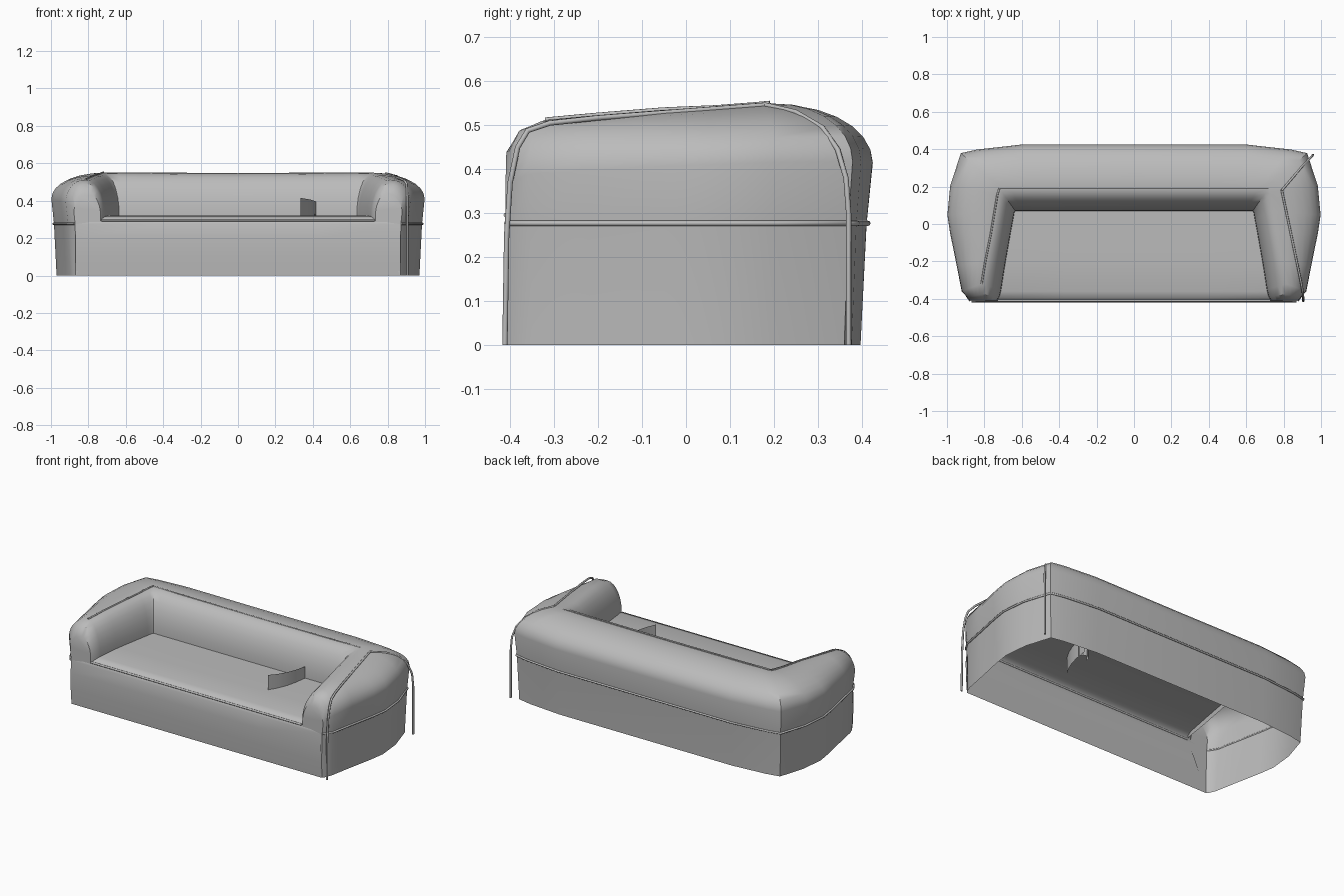
import bpy, bmesh, math
from mathutils import Vector

cube = bpy.data.objects.get("Cube")
if cube:
    bpy.data.objects.remove(cube, do_unlink=True)

fabric = bpy.data.materials.new("grey fabric")
fabric.use_nodes = True
grey = (0.5, 0.5, 0.5, 1)
fabric.diffuse_color = grey
fabric.node_tree.nodes["Principled BSDF"].inputs["Base Color"].default_value = grey


def add_object(name, bm, mirror=False):
    mesh = bpy.data.meshes.new(name)
    bmesh.ops.recalc_face_normals(bm, faces=bm.faces)
    bm.to_mesh(mesh)
    bm.free()
    mesh.materials.append(fabric)
    obj = bpy.data.objects.new(name, mesh)
    bpy.context.collection.objects.link(obj)
    if mirror:
        obj.modifiers.new("mirror", "MIRROR")
    bpy.ops.object.select_all(action="DESELECT")
    obj.select_set(True)
    bpy.context.view_layer.objects.active = obj
    bpy.ops.object.shade_smooth_by_angle(angle=math.radians(35))
    return obj


def loft(rows):
    """Join rows of points into a strip of quads."""
    bm = bmesh.new()
    grid = [[bm.verts.new(p) for p in row] for row in rows]
    for a, b in zip(grid, grid[1:]):
        for i in range(len(a) - 1):
            bm.faces.new((a[i], a[i + 1], b[i + 1], b[i]))
    return bm, grid


def piping(name, points, radius=0.005):
    curve = bpy.data.curves.new(name, "CURVE")
    curve.dimensions = "3D"
    curve.bevel_depth = radius
    curve.bevel_resolution = 2
    curve.use_fill_caps = True
    spline = curve.splines.new("POLY")
    spline.points.add(len(points) - 1)
    for point, co in zip(spline.points, points):
        point.co = (*co, 1)
    curve.materials.append(fabric)
    obj = bpy.data.objects.new(name, curve)
    bpy.context.collection.objects.link(obj)
    return obj


# Arm and back stations: outer foot (x, y), crest (x, y, z), inner foot (x, y)
stations = [
    ((0.865, -0.41), (0.80, -0.408, 0.44), (0.735, -0.41)),
    ((0.88, -0.39), (0.81, -0.375, 0.49), (0.72, -0.39)),
    ((0.895, -0.35), (0.815, -0.32, 0.512), (0.71, -0.35)),
    ((0.92, -0.22), (0.795, -0.2, 0.523), (0.69, -0.22)),
    ((0.955, -0.05), (0.765, -0.05, 0.535), (0.66, -0.05)),
    ((0.97, 0.05), (0.745, 0.07, 0.54), (0.645, 0.03)),
    ((0.955, 0.2), (0.73, 0.16, 0.547), (0.64, 0.06)),
    ((0.905, 0.36), (0.72, 0.19, 0.55), (0.635, 0.07)),
    ((0.82, 0.377), (0.66, 0.19, 0.55), (0.60, 0.07)),
    ((0.6, 0.397), (0.55, 0.19, 0.548), (0.52, 0.07)),
    ((0, 0.397), (0, 0.19, 0.546), (0, 0.07)),
]
STEPS = 7
BELT = 0.277


def section(outer, crest, inner):
    o, c, i = Vector((*outer, 0)), Vector(crest), Vector((*inner, 0))
    flat = Vector((c.x, c.y, 0))
    out = (o - flat).normalized()
    bulge = 0.028 if outer[1] > -0.38 else 0.012
    shoulder = 0.76 * c.z
    up = Vector((0, 0, 1))
    points = [o, o + out * bulge * 0.5 + up * BELT]
    side = o + out * bulge
    for k in range(STEPS + 1):
        a = math.pi / 2 * k / STEPS
        points.append(flat.lerp(side, math.cos(a) ** 0.9)
                      + up * (shoulder + (c.z - shoulder) * math.sin(a)))
    low = 0.32
    for k in range(1, STEPS + 1):
        a = math.pi / 2 * k / STEPS
        points.append(flat.lerp(i, math.sin(a))
                      + up * (low + (c.z - low) * math.cos(a)))
    points.append(i + up * 0.29)
    return points


# Padded arms and back in one half, mirrored
rows = [section(*s) for s in stations]
body, grid = loft(rows)
body.faces.new(grid[0])
add_object("arms_and_back", body, mirror=True)

# Front panel rolling over into the seat
profile = [(-0.408, 0, 0.87), (-0.416, 0.1, 0.87), (-0.419, 0.2, 0.87),
           (-0.414, 0.275, 0.865), (-0.408, 0.292, 0.75), (-0.395, 0.307, 0.745),
           (-0.36, 0.316, 0.725), (-0.2, 0.322, 0.70), (0.08, 0.322, 0.65)]
seat, _ = loft([[(w * t, y, z) for t in (-1, -0.5, 0, 0.5, 1)] for y, z, w in profile])
add_object("seat_and_front_panel", seat)

# Piping belt around the sides and back
half = [r[1] + (r[1] - r[-1]).normalized() * 0.003 for r in rows]
half = [Vector((p.x, p.y, BELT)) for p in half]
belt = half + [Vector((-p.x, p.y, p.z)) for p in reversed(half[:-1])]
piping("belt_piping", belt, 0.006)

# Piping along the seat front, back crest and right arm crest
piping("seat_front_piping", [(-0.73, -0.409, 0.296), (0.73, -0.409, 0.296)], 0.006)
piping("back_crest_piping", [(-0.72, 0.19, 0.548), (0, 0.19, 0.544), (0.72, 0.19, 0.548)], 0.004)
piping("right_arm_piping", [(-c[0], c[1], c[2] + 0.001) for _, c, _ in stations[2:8]], 0.005)

# Loose piping on the left arm, front and rear
piping("left_front_piping", [
    (0.905, -0.412, 0), (0.905, -0.408, 0.25), (0.905, -0.4, 0.37), (0.904, -0.383, 0.45),
    (0.902, -0.36, 0.488), (0.893, -0.31, 0.505), (0.87, -0.2, 0.517), (0.79, 0.18, 0.546)], 0.006)
piping("left_rear_piping", [
    (0.79, 0.18, 0.546), (0.85, 0.25, 0.53), (0.9, 0.31, 0.495), (0.935, 0.345, 0.445),
    (0.953, 0.364, 0.38), (0.957, 0.37, 0.3), (0.957, 0.37, 0)], 0.006)


# Loose curved fabric flaps standing through the seat
def flap(name, path, bottom, top):
    bm, _ = loft([[(x, y, bottom), (x, y, top + lift)] for x, y, lift in path])
    add_object(name, bm)


flap("fabric_flap", [(0.335, -0.18, 0.01), (0.365, -0.13, 0.005), (0.39, -0.07, 0),
                     (0.405, -0.01, -0.005), (0.417, 0.07, -0.01)], 0.22, 0.405)
flap("flap_hook", [(0.345, 0.0, 0), (0.352, 0.028, 0), (0.375, 0.042, 0),
                   (0.4, 0.035, 0), (0.412, 0.01, 0)], 0.22, 0.33)
